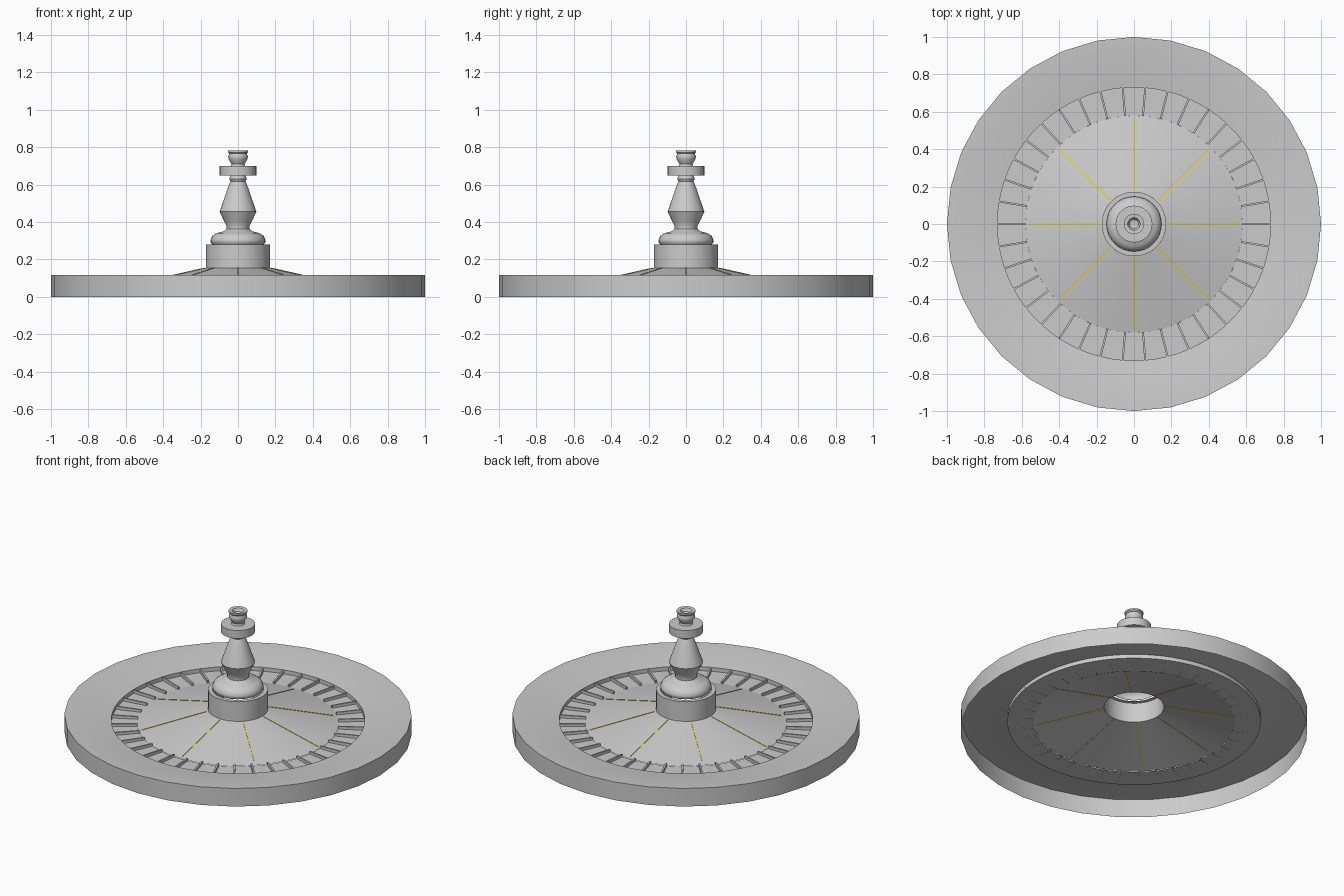
import bpy, bmesh
from math import sin, cos, pi, radians, atan2
from mathutils import Matrix

cube = bpy.data.objects.get("Cube")
if cube:
    bpy.data.objects.remove(cube)


def material(name, rgb):
    m = bpy.data.materials.new(name)
    m.use_nodes = True
    m.diffuse_color = (*rgb, 1)
    m.node_tree.nodes["Principled BSDF"].inputs["Base Color"].default_value = (*rgb, 1)
    return m


GREY = material("plain grey", (0.6, 0.6, 0.6))
YELLOW = material("yellow inlay", (0.8, 0.65, 0.0))


def finish(name, bm, mat, smooth=None):
    me = bpy.data.meshes.new(name)
    bm.to_mesh(me)
    bm.free()
    me.materials.append(mat)
    ob = bpy.data.objects.new(name, me)
    bpy.context.collection.objects.link(ob)
    if smooth:
        bpy.ops.object.select_all(action='DESELECT')
        ob.select_set(True)
        bpy.context.view_layer.objects.active = ob
        bpy.ops.object.shade_smooth_by_angle(angle=radians(smooth))
    return ob


def lathe(name, profile, sides, smooth=32):
    """Revolve (radius, height) points, listed from the outside bottom up and in."""
    bm = bmesh.new()
    rings = []
    for r, z in profile:
        n = sides if r > 0 else 1
        rings.append([bm.verts.new((r * cos(2 * pi * i / sides), r * sin(2 * pi * i / sides), z))
                      for i in range(n)])
    for a, b in zip(rings, rings[1:]):
        for i in range(sides):
            j = (i + 1) % sides
            if len(b) == 1:
                bm.faces.new((a[i], a[j], b[0]))
            else:
                bm.faces.new((a[i], a[j], b[j], b[i]))
    return finish(name, bm, GREY, smooth)


def radial_bars(name, angles, r0, r1, z0, z1, width, height, mat):
    """Thin boxes running outward from (r0, z0) to (r1, z1)."""
    bm = bmesh.new()
    length = ((r1 - r0) ** 2 + (z1 - z0) ** 2) ** 0.5
    for a in angles:
        m = (Matrix.Rotation(a, 4, 'Z')
             @ Matrix.Translation(((r0 + r1) / 2, 0, (z0 + z1) / 2))
             @ Matrix.Rotation(-atan2(z1 - z0, r1 - r0), 4, 'Y')
             @ Matrix.Diagonal((length, width, height, 1)))
        bmesh.ops.create_cube(bm, size=1, matrix=m)
    return finish(name, bm, mat)


# Outer bowl: hollow below, with a gently sinking top
lathe("outer_bowl", [(1, 0), (1, 0.115), (0.93, 0.112), (0.735, 0.085)], 32)

# Pocket ring, with a small step down from the bowl
lathe("pocket_ring", [(0.737, 0.085), (0.73, 0.085), (0.73, 0.06), (0.58, 0.06)], 76)

# Dividers between the pockets
radial_bars("pocket_dividers", [2 * pi * i / 38 for i in range(38)],
            0.58, 0.73, 0.067, 0.07, 0.01, 0.018, GREY)

# Sloping centre cone and its thin inlaid lines
lathe("centre_cone", [(0.58, 0.062), (0.172, 0.155)], 64)
radial_bars("cone_inlays", [i * pi / 4 for i in range(8)],
            0.18, 0.56, 0.1535, 0.0668, 0.004, 0.004, YELLOW)

# Hub: open drum with a rim on top
lathe("hub", [(0.172, 0.155), (0.172, 0.28), (0.147, 0.28)], 48)

# Turned spindle
lathe("spindle", [
    (0.138, 0.28), (0.147, 0.292), (0.147, 0.303), (0.138, 0.325), (0.115, 0.34),
    (0.075, 0.35), (0.062, 0.362), (0.062, 0.38), (0.075, 0.405), (0.098, 0.455),
    (0.048, 0.60), (0.04, 0.615), (0.047, 0.63), (0.04, 0.65)], 32, 40)

# Flat collar
lathe("collar", [(0.035, 0.647), (0.098, 0.647), (0.098, 0.698), (0.03, 0.698)], 32)

# Finial with a dished top
lathe("finial", [
    (0.04, 0.695), (0.035, 0.71), (0.05, 0.735), (0.053, 0.75), (0.047, 0.765),
    (0.054, 0.772), (0.054, 0.782), (0.034, 0.78), (0.024, 0.762), (0, 0.755)], 32, 40)
